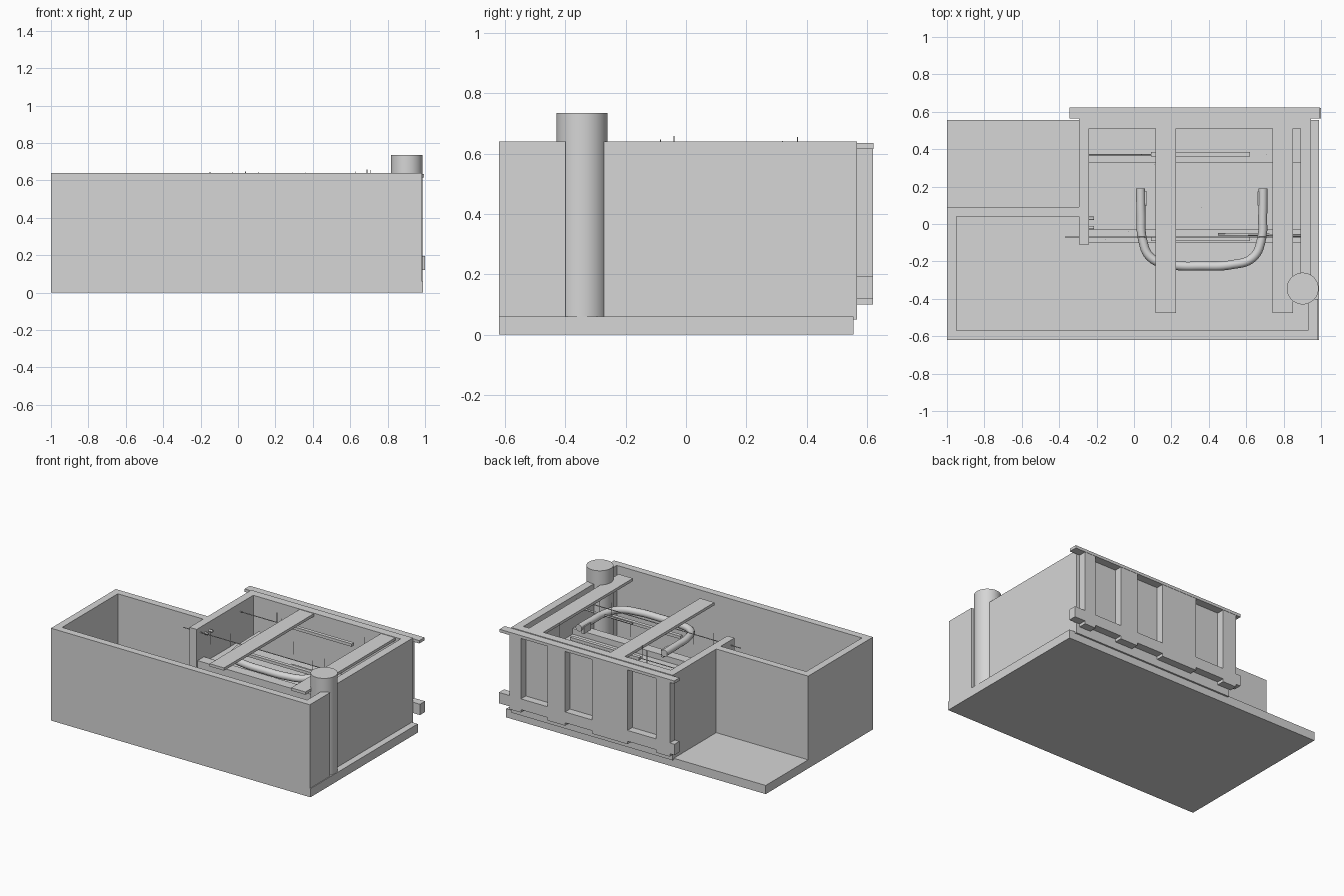
import bpy, bmesh, math, random
from mathutils import Vector

if "Cube" in bpy.data.objects:
    bpy.data.objects.remove(bpy.data.objects["Cube"])

random.seed(4)
grey = bpy.data.materials.new("plain_grey")
grey.diffuse_color = (0.67, 0.67, 0.67, 1)
grey.use_nodes = True
grey.node_tree.nodes["Principled BSDF"].inputs["Base Color"].default_value = grey.diffuse_color


def add_mesh(name, bm):
    me = bpy.data.meshes.new(name)
    bmesh.ops.recalc_face_normals(bm, faces=bm.faces)
    bm.to_mesh(me)
    bm.free()
    me.materials.append(grey)
    ob = bpy.data.objects.new(name, me)
    bpy.context.collection.objects.link(ob)
    return ob


def box(name, x0, x1, y0, y1, z0, z1):
    bm = bmesh.new()
    bmesh.ops.create_cube(bm, size=1)
    for v in bm.verts:
        v.co = ((x0, x1)[v.co.x > 0], (y0, y1)[v.co.y > 0], (z0, z1)[v.co.z > 0])
    return add_mesh(name, bm)


def rod(name, a, b, r, sides=8):
    a, b = Vector(a), Vector(b)
    bm = bmesh.new()
    bmesh.ops.create_cone(bm, cap_ends=True, segments=sides, radius1=r, radius2=r, depth=(b - a).length)
    q = Vector((0, 0, 1)).rotation_difference(b - a)
    for v in bm.verts:
        v.co = q @ v.co + (a + b) / 2
    for f in bm.faces:
        f.smooth = len(f.verts) == 4 and sides > 4
    return add_mesh(name, bm)


def prism(name, pts, y0, y1):
    """Extrude an x-z outline along y."""
    bm = bmesh.new()
    f = bm.faces.new([bm.verts.new((x, y0, z)) for x, z in pts])
    ext = bmesh.ops.extrude_face_region(bm, geom=[f])["geom"]
    for v in ext:
        if isinstance(v, bmesh.types.BMVert):
            v.co.y = y1
    return add_mesh(name, bm)


# base slab
box("base_slab", -1, 0.99, -0.62, 0.555, 0, 0.06)

# outer walls
B, T = 0.06, 0.64
box("front_wall", -1, 0.985, -0.62, -0.57, B, T)
box("left_wall", -1, -0.95, -0.57, 0.04, B, T)
box("yard_wall", -1, -0.295, 0.04, 0.09, B, T)
box("right_wall_front", 0.93, 0.985, -0.57, -0.4, B, T)
box("right_wall_back", 0.89, 0.945, -0.3, 0.56, B, T)

# room side wall
box("room_left_wall", -0.295, -0.24, -0.11, 0.56, B, T)

# low room wall and raised floor
box("low_room_wall", -0.24, 0.89, -0.1, -0.03, B, 0.42)
box("raised_floor", -0.24, 0.89, -0.03, 0.33, 0.36, 0.38)

# back wall, with an applied panel holding three window recesses
box("back_wall", -0.295, 0.945, 0.51, 0.567, 0.05, T)
piers = [(-0.31, -0.205), (0.015, 0.288), (0.493, 0.627), (0.832, 0.918)]
for i, (a, b) in enumerate(piers):
    box(f"back_pier_{i}", a, b, 0.567, 0.62, 0.195, 0.617)
box("top_ledge", -0.345, 0.995, 0.565, 0.622, 0.615, 0.635)

# bottom ledge with a stepped lower edge
outline = [(-0.345, 0.195), (-0.345, 0.12)]
for a, b in piers:
    outline += [(a, 0.12), (a, 0.1), (b, 0.1), (b, 0.12)]
outline += [(1.0, 0.12), (1.0, 0.195)]
prism("bottom_ledge", outline, 0.565, 0.62)

# roof beams
for i, (a, b) in enumerate([(0.115, 0.225), (0.74, 0.85)]):
    box(f"roof_beam_{i}", a, b, -0.475, 0.56, 0.618, 0.637)

# corner column
rod("corner_column", (0.902, -0.345, 0.06), (0.902, -0.345, 0.735), 0.085, 40)

# bent tube rail
cu = bpy.data.curves.new("tube_tmp", "CURVE")
cu.dimensions = "3D"
cu.bevel_depth = 0.024
cu.bevel_resolution = 4
cu.resolution_u = 8
cu.use_fill_caps = True
sp = cu.splines.new("BEZIER")
path = [(0.035, 0.19), (0.038, 0.04), (0.045, -0.08), (0.09, -0.18), (0.2, -0.218), (0.36, -0.225),
        (0.52, -0.218), (0.635, -0.18), (0.682, -0.08), (0.688, 0.04), (0.69, 0.19)]
sp.bezier_points.add(len(path) - 1)
for p, (x, y) in zip(sp.bezier_points, path):
    p.co = (x, y, 0.56)
    p.handle_left_type = p.handle_right_type = "AUTO"
tmp = bpy.data.objects.new("tube_tmp", cu)
bpy.context.collection.objects.link(tmp)
dg = bpy.context.evaluated_depsgraph_get()
bm = bmesh.new()
bm.from_mesh(bpy.data.meshes.new_from_object(tmp.evaluated_get(dg)))
for f in bm.faces:
    f.smooth = True
    f.material_index = 0
bpy.data.objects.remove(tmp)
add_mesh("bent_tube_rail", bm)
for i, x in enumerate((0.06, 0.67)):
    box(f"tube_bracket_{i}", x - 0.01, x + 0.01, 0.1, 0.175, 0.52, 0.57)

# long thin rods and flat bars in the room
rod("front_wire", (-0.37, -0.07, 0.605), (0.89, -0.07, 0.605), 0.003)
rod("back_wire", (-0.24, 0.37, 0.58), (0.62, 0.37, 0.58), 0.003)
box("front_bar", 0.09, 0.62, -0.092, -0.067, 0.545, 0.565)
box("back_bar", 0.09, 0.62, 0.36, 0.385, 0.57, 0.59)
rod("small_bar", (0.45, -0.055, 0.56), (0.89, -0.06, 0.56), 0.006)

# upright wire spikes
ys = (-0.085, -0.04, 0.37, 0.32, 0.09)
for i, x in enumerate((-0.15, -0.03, 0.04, 0.11, 0.36, 0.63, 0.69, 0.71)):
    rod(f"spike_{i}", (x, ys[i % 5], 0.55), (x, ys[i % 5], random.uniform(0.64, 0.66)), 0.002, 4)

# wall hooks
for i, y in enumerate((-0.02, 0.03)):
    rod(f"wall_hook_{i}", (-0.24, y, 0.58), (-0.215, y, 0.58), 0.009)
